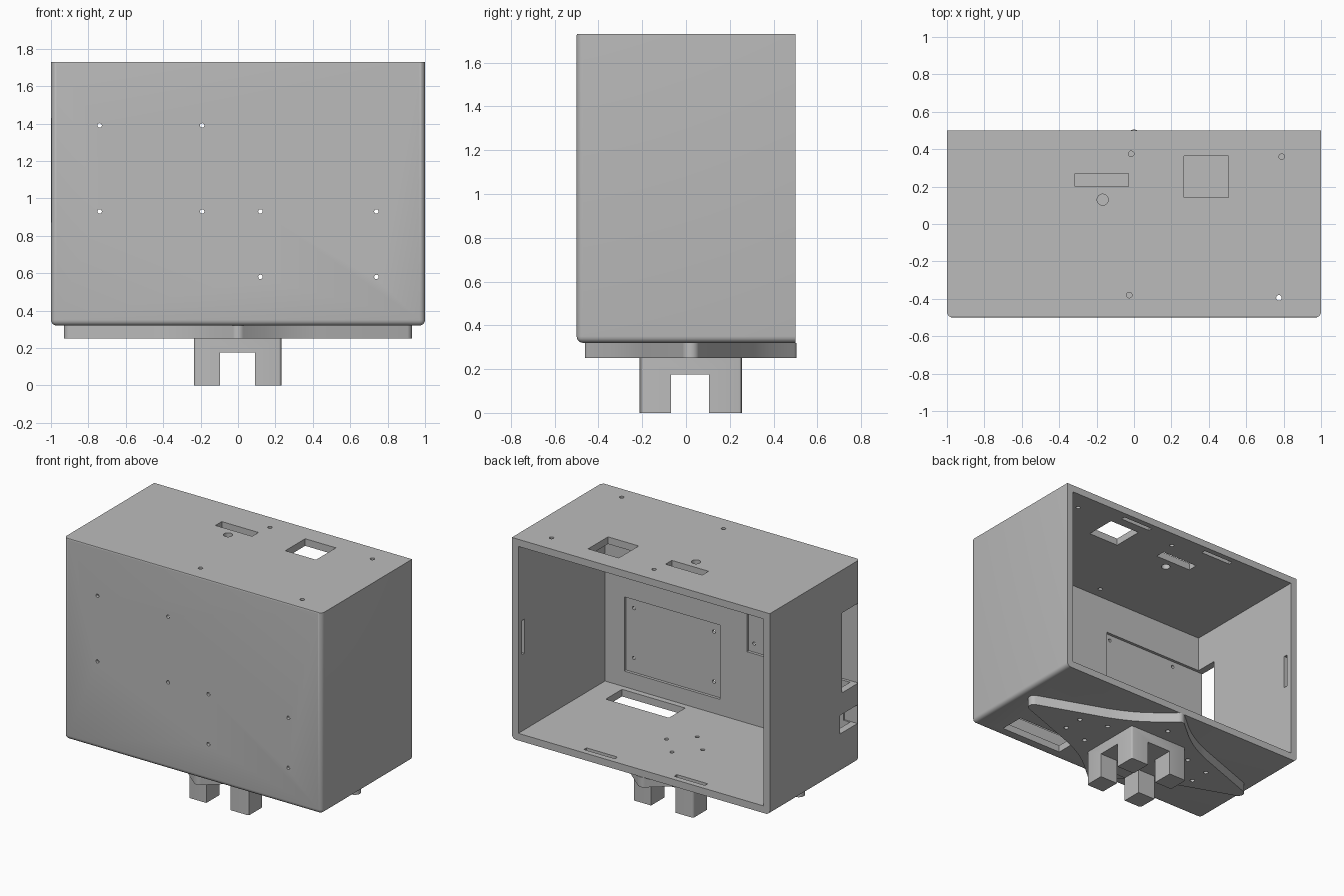
import bpy, bmesh, math
from mathutils import Vector, Matrix

cube = bpy.data.objects.get("Cube")
if cube:
    bpy.data.objects.remove(cube, do_unlink=True)

grey = bpy.data.materials.new("plain grey")
grey.use_nodes = True
grey.diffuse_color = (0.5, 0.5, 0.5, 1)
grey.node_tree.nodes["Principled BSDF"].inputs["Base Color"].default_value = (0.5, 0.5, 0.5, 1)


def make(name, bm):
    bmesh.ops.recalc_face_normals(bm, faces=bm.faces)
    mesh = bpy.data.meshes.new(name)
    bm.to_mesh(mesh)
    bm.free()
    mesh.materials.append(grey)
    ob = bpy.data.objects.new(name, mesh)
    bpy.context.collection.objects.link(ob)
    return ob


def box_bm(xs, ys, zs):
    bm = bmesh.new()
    bmesh.ops.create_cube(bm, size=1)
    for v in bm.verts:
        v.co = Vector(r[0] if c < 0 else r[1] for c, r in zip(v.co, (xs, ys, zs)))
    return bm


def bevel(bm, test, width, segments=4):
    edges = [e for e in bm.edges if test((e.verts[0].co + e.verts[1].co) / 2,
                                         e.verts[1].co - e.verts[0].co)]
    bmesh.ops.bevel(bm, geom=edges, offset=width, segments=segments,
                    profile=0.5, affect='EDGES')


def cut(ob, bm):
    cutter = make("cutter", bm)
    cutter.hide_render = True
    mod = ob.modifiers.new("cut", 'BOOLEAN')
    mod.operation = 'DIFFERENCE'
    mod.solver = 'EXACT'
    mod.object = cutter
    bpy.context.view_layer.objects.active = ob
    bpy.ops.object.modifier_apply(modifier=mod.name)
    bpy.data.objects.remove(cutter, do_unlink=True)


def cut_box(ob, xs, ys, zs):
    cut(ob, box_bm(xs, ys, zs))


def cut_hole(ob, centre, radius, depth, axis='Z'):
    bm = bmesh.new()
    turn = Matrix.Rotation(math.pi / 2, 4, 'X') if axis == 'Y' else Matrix()
    bmesh.ops.create_cone(bm, cap_ends=True, segments=16, radius1=radius, radius2=radius,
                          depth=depth, matrix=Matrix.Translation(centre) @ turn)
    cut(ob, bm)


def smooth(ob):
    bpy.ops.object.select_all(action='DESELECT')
    ob.select_set(True)
    bpy.context.view_layer.objects.active = ob
    bpy.ops.object.shade_smooth_by_angle(angle=math.radians(30))


# Housing shell, open at the back, with rounded front and lower edges
LOW, HIGH = 0.32, 1.73
bm = box_bm((-1, 1), (-0.5, 0.5), (LOW, HIGH))
bevel(bm, lambda m, d: (m.y < -0.49 and m.z < 1.7)
      or (abs(m.x) > 0.99 and m.z < LOW + 0.01), 0.03)
bevel(bm, lambda m, d: m.y < -0.499 and m.z > HIGH - 0.001 and abs(d.x) > 1, 0.01, 2)
housing = make("housing", bm)
cut_box(housing, (-0.95, 0.95), (-0.46, 0.6), (LOW + 0.05, HIGH - 0.05))

# Shallow board recesses inside the front wall
cut_box(housing, (0.06, 0.8), (-0.48, -0.4), (0.48, 1.0))
cut_box(housing, (-0.94, -0.15), (-0.48, -0.4), (0.87, 1.43))

# Side wall openings
cut_box(housing, (-1.1, -0.93), (-0.48, -0.3), (0.87, 1.43))
cut_box(housing, (-1.1, -0.9), (-0.47, -0.28), (0.59, 0.72))

# Top openings and floor opening
cut_box(housing, (-0.315, -0.03), (0.2, 0.27), (1.6, 1.8))
cut_box(housing, (0.267, 0.505), (0.143, 0.363), (1.6, 1.8))
cut_hole(housing, (-0.168, 0.13, 1.7), 0.03, 0.2)
for x, y in ((-0.015, 0.375), (0.79, 0.36), (-0.025, -0.38), (0.775, -0.395)):
    cut_hole(housing, (x, y, 1.7), 0.015, 0.2)
cut_box(housing, (0.3, 0.79), (-0.42, -0.24), (0.2, 0.5))

# Front screw holes
for xs, zs in (((-0.74, -0.192), (0.93, 1.39)), ((0.12, 0.74), (0.58, 0.93))):
    for x in xs:
        for z in zs:
            cut_hole(housing, (x, -0.5, z), 0.012, 0.2, 'Y')

# Floor screw holes
for x, y in ((0.13, 0.03), (-0.15, 0.03), (-0.01, 0.17), (-0.01, -0.11)):
    cut_hole(housing, (x, y, 0.36), 0.014, 0.1)

# Blind snap grooves just inside the rim
MID = (LOW + HIGH) / 2
for s in (-1, 1):
    xs = (s * 0.35 - 0.12, s * 0.35 + 0.12)
    cut_box(housing, xs, (0.43, 0.46), (LOW + 0.025, LOW + 0.1))
    cut_box(housing, xs, (0.43, 0.46), (HIGH - 0.1, HIGH - 0.025))
    cut_box(housing, sorted((s * 0.9, s * 0.975)), (0.43, 0.46), (MID - 0.12, MID + 0.12))
smooth(housing)

# Four-pointed mounting plate: rounded tips joined by curved waists
CY = 0.022


def arc(cx, cy, r, start, end, n=6):
    return [Vector((cx + r * math.cos(math.radians(start + (end - start) * i / n)),
                    cy + r * math.sin(math.radians(start + (end - start) * i / n))))
            for i in range(n + 1)]


a, m, b = Vector((0.42, 0.235)), Vector((0.26, 0.30)), Vector((0.15, 0.39))
waist = [a * (1 - t) ** 2 + m * 2 * t * (1 - t) + b * t * t for t in (0, 0.25, 0.5, 0.75, 1)]
quarter = (arc(0.89, 0, 0.04, 0, 67) + [p - Vector((0, CY)) for p in waist]
           + arc(0, 0.443, 0.04, 40, 90))
half = quarter + [Vector((-p.x, p.y)) for p in reversed(quarter[:-1])]
outline = half + [Vector((p.x, -p.y)) for p in reversed(half[1:-1])]
bm = bmesh.new()
base = bm.faces.new([bm.verts.new((p.x, p.y + CY, 0.25)) for p in outline])
top = bmesh.ops.extrude_face_region(bm, geom=[base])["geom"]
bmesh.ops.translate(bm, vec=(0, 0, LOW - 0.25),
                    verts=[g for g in top if isinstance(g, bmesh.types.BMVert)])
plate = make("mounting_plate", bm)
for s in (-1, 1):
    for x, y in ((0.55, -0.07), (0.55, 0.07), (0.35, -0.12), (0.35, 0.12)):
        cut_hole(plate, (s * x, CY + y, 0.26), 0.016, 0.08)
    cut_hole(plate, (0, CY + s * 0.33, 0.26), 0.016, 0.08)
smooth(plate)

# Foot block with crossing channels that leave four legs
bm = box_bm((-0.235, 0.232), (-0.212, 0.255), (0, 0.25))
bevel(bm, lambda m, d: abs(d.z) > 0.2, 0.015, 3)
foot = make("foot_block", bm)
cut_box(foot, (-0.097, 0.092), (-0.5, 0.5), (-0.1, 0.175))
cut_box(foot, (-0.5, 0.5), (-0.068, 0.105), (-0.1, 0.175))
smooth(foot)
